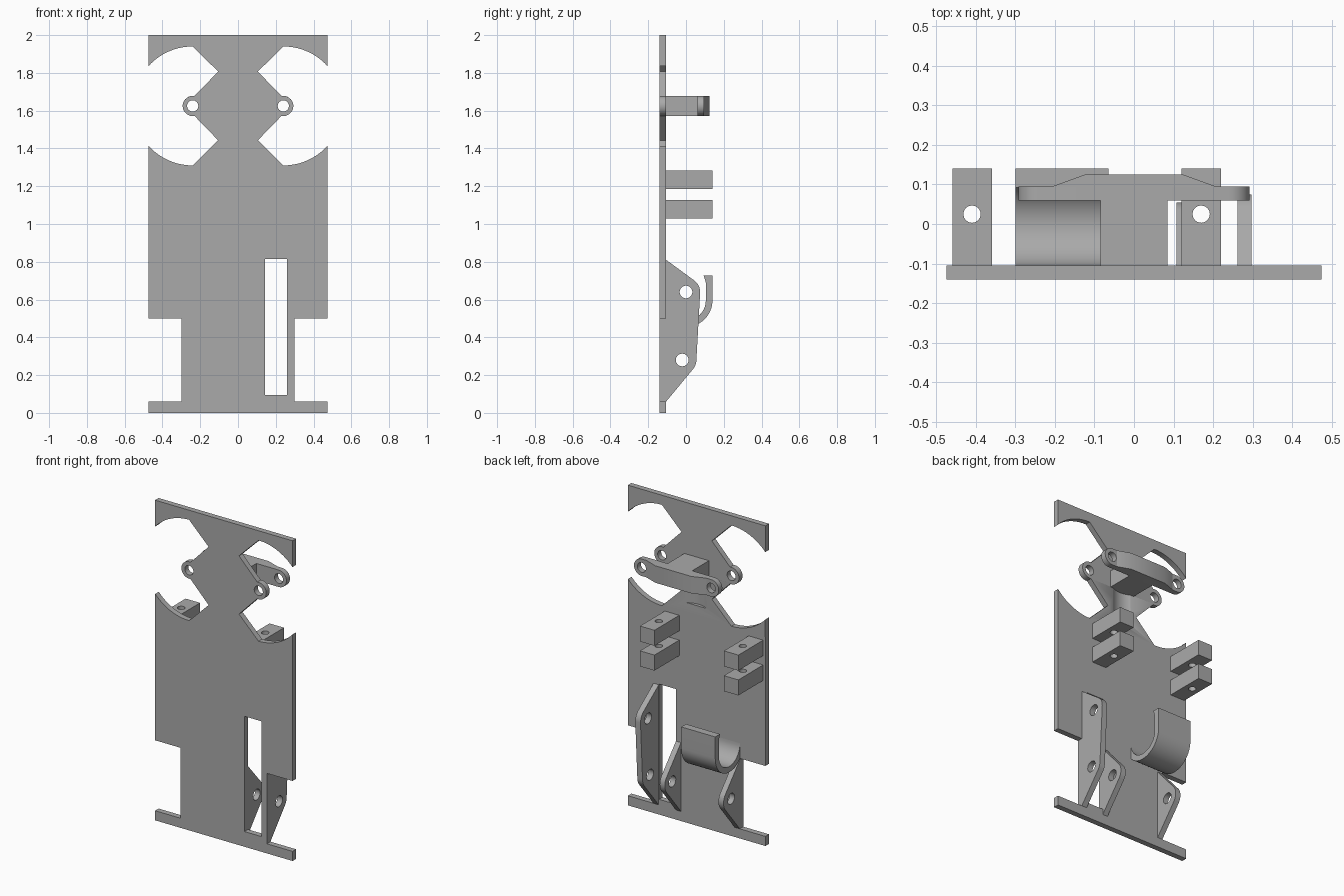
import bpy, bmesh
from math import cos, sin, radians
from mathutils import Matrix, Vector
from mathutils.geometry import convex_hull_2d

if "Cube" in bpy.data.objects:
    bpy.data.objects.remove(bpy.data.objects["Cube"])

# One plain grey for everything
GREY = (0.4, 0.4, 0.4, 1)
grey = bpy.data.materials.new("plain_grey")
grey.use_nodes = True
grey.diffuse_color = GREY
grey.node_tree.nodes["Principled BSDF"].inputs["Base Color"].default_value = GREY

# Columns say where the outline's two axes and the extrusion go
PLANES = {
    "XY": Matrix(((1, 0, 0), (0, 1, 0), (0, 0, 1))),
    "XZ": Matrix(((1, 0, 0), (0, 0, -1), (0, 1, 0))),
    "YZ": Matrix(((0, 0, 1), (1, 0, 0), (0, 1, 0))),
}


def arc(u, v, r, start=0, end=360, n=16):
    """Points along an arc; a full circle does not repeat its first point."""
    last = n if abs(end - start) >= 360 else n - 1
    angles = [radians(start + (end - start) * i / last) for i in range(n)]
    return [(u + r * cos(a), v + r * sin(a)) for a in angles]


def prism(name, plane, outline, low, high, holes=()):
    """Extrude an outline with holes between two positions on the third axis."""
    curve = bpy.data.curves.new(name, "CURVE")
    curve.dimensions, curve.fill_mode = "2D", "BOTH"
    curve.extrude = (high - low) / 2
    for loop in (outline, *holes):
        spline = curve.splines.new("POLY")
        spline.points.add(len(loop) - 1)
        for point, (u, v) in zip(spline.points, loop):
            point.co = (u, v, 0, 1)
        spline.use_cyclic_u = True
    obj = bpy.data.objects.new(name, curve)
    bpy.context.collection.objects.link(obj)
    bpy.ops.object.select_all(action="DESELECT")
    bpy.context.view_layer.objects.active = obj
    obj.select_set(True)
    bpy.ops.object.convert(target="MESH")
    obj = bpy.context.object
    axes = PLANES[plane]
    shift = axes @ Vector((0, 0, 1))
    middle = (low + high) / 2 * (sum(shift))
    bm = bmesh.new()
    bm.from_mesh(obj.data)
    for vert in bm.verts:
        vert.co = axes @ vert.co + shift * middle
    bmesh.ops.remove_doubles(bm, verts=bm.verts, dist=0.0002)
    bmesh.ops.recalc_face_normals(bm, faces=bm.faces)
    bm.to_mesh(obj.data)
    bm.free()
    obj.data.materials.clear()
    obj.data.materials.append(grey)
    bpy.ops.object.shade_smooth_by_angle(angle=radians(30))
    return obj


def box(u0, u1, v0, v1):
    return [(u0, v0), (u1, v0), (u1, v1), (u0, v1)]


FRONT, BACK = -0.14, -0.105
EYE_X, EYE_Z, EYE_R, PIN_R = 0.24, 1.625, 0.053, 0.03
eye_holes = [arc(s * EYE_X, EYE_Z, PIN_R) for s in (-1, 1)]

# Flat base plate: half the outline, mirrored
half = [(0.475, 0), (0.475, 0.06), (0.298, 0.06), (0.298, 0.5), (0.475, 0.5)]
half += arc(EYE_X, EYE_Z, 0.315, -42, -90, 14)
half += [(0.105, 1.443)]
half += arc(EYE_X, EYE_Z, EYE_R, -100, 100, 18)
half += [(0.105, 1.807)]
half += arc(EYE_X, EYE_Z, 0.315, 90, 42, 14)
half += [(0.475, 2)]
outline = half + [(-x, z) for x, z in reversed(half)]
plate = prism("base_plate", "XZ", outline, FRONT, BACK,
              [box(0.143, 0.26, 0.095, 0.815), *eye_holes])

# Shallow round recess in the neck, under the crossbar
cutter = prism("recess_cutter", "XY", arc(0, 0, 0.125, n=64), 1.375, 1.575)
cutter.hide_render = True
cutter.hide_set(True)
recess = plate.modifiers.new("recess", "BOOLEAN")
recess.operation, recess.object, recess.solver = "DIFFERENCE", cutter, "EXACT"

# Crossbar with two eyes, a thicker middle and a block joining it to the plate
bar = arc(EYE_X, EYE_Z, EYE_R, -90, 90) + arc(-EYE_X, EYE_Z, EYE_R, 90, 270)
prism("crossbar", "XZ", bar, 0.06, 0.095, eye_holes)
hump = [(-0.21, 0.094), (0.21, 0.094), (0.125, 0.125), (-0.125, 0.125)]
prism("crossbar_middle", "XY", hump, EYE_Z - EYE_R, EYE_Z + EYE_R)
prism("crossbar_block", "XY", box(-0.085, 0.085, BACK, 0.062),
      EYE_Z - EYE_R, EYE_Z + EYE_R)

# Two pairs of drilled hinge blocks
for side, x in (("right", -0.41), ("left", 0.17)):
    for level, z in (("lower", 1.03), ("upper", 1.185)):
        prism(f"{side}_{level}_hinge_block", "XY",
              box(x - 0.05, x + 0.05, BACK, 0.14), z, z + 0.097,
              [arc(x, 0.025, 0.022)])


# Upright lugs: a plate edge wrapped together with rounded bosses
def lug(name, x0, x1, top, bosses):
    points = [(BACK, 0.06), (BACK, top)]
    for y, z in bosses:
        points += arc(y, z, 0.075, n=40)
    points = [points[i] for i in convex_hull_2d([Vector(p) for p in points])]
    prism(name, "YZ", points, x0, x1, [arc(y, z, 0.034) for y, z in bosses])


low_boss, high_boss = (-0.02, 0.28), (0, 0.64)
lug("left_long_lug", 0.262, 0.298, 0.81, [low_boss, high_boss])
lug("left_short_lug", 0.108, 0.143, 0.49, [low_boss])
lug("right_short_lug", -0.298, -0.263, 0.49, [low_boss])

# Curved cradle hook with a flared lip
hook = [(0.14, 0.728), (0.093, 0.728), (0.105, 0.69)]
hook += arc(0, 0.595, 0.105, 0, -180, 24)
hook += arc(0, 0.595, 0.14, -139, 0, 24)
prism("cradle_hook", "YZ", hook, -0.3, -0.065)
